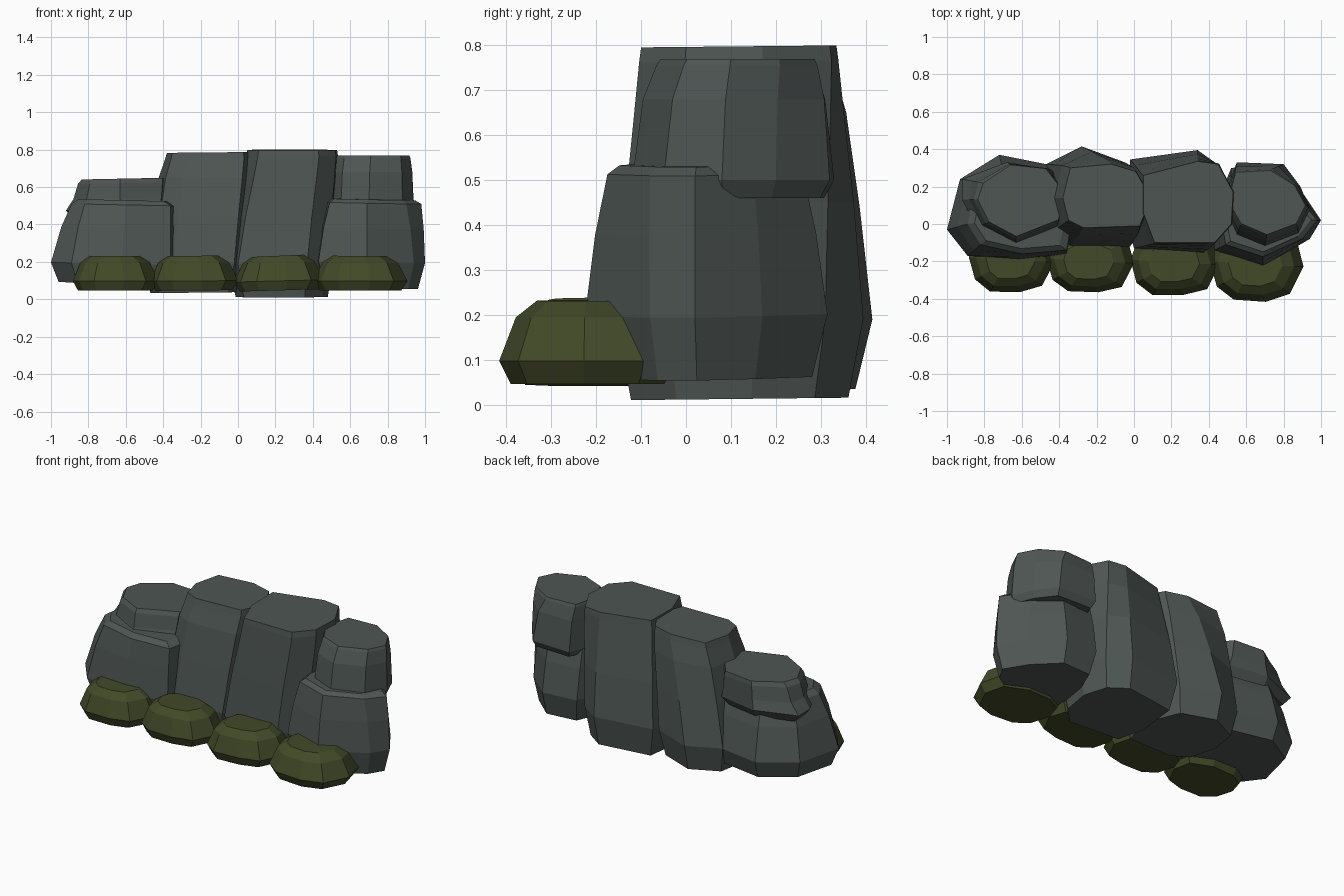
import bpy, bmesh, random


def material(name, rgb):
    m = bpy.data.materials.new(name)
    m.diffuse_color = (*rgb, 1)
    return m


STONE = material("grey stone", (0.075, 0.092, 0.086))
MOSS = material("moss green", (0.054, 0.068, 0.021))


def rock(name, wide, top, levels, mat, tilt=(0, 0)):
    """Loft rings between a wide outline and a top outline.
    levels: (z, blend from wide to top, scale about the centre)"""
    n = len(wide)
    bm = bmesh.new()
    rings = []
    for z, t, s in levels:
        pts = [(a[0] + (b[0] - a[0]) * t, a[1] + (b[1] - a[1]) * t) for a, b in zip(wide, top)]
        cx = sum(p[0] for p in pts) / n
        cy = sum(p[1] for p in pts) / n
        rings.append([bm.verts.new((cx + (x - cx) * s, cy + (y - cy) * s,
                                    z + (x - cx) * tilt[0] + (y - cy) * tilt[1])) for x, y in pts])
    for lo, hi in zip(rings, rings[1:]):
        for i in range(n):
            j = (i + 1) % n
            bm.faces.new((lo[i], lo[j], hi[j], hi[i]))
    bm.faces.new(rings[0][::-1])
    bm.faces.new(rings[-1])
    bmesh.ops.recalc_face_normals(bm, faces=bm.faces)
    me = bpy.data.meshes.new(name)
    bm.to_mesh(me)
    bm.free()
    me.materials.append(mat)
    ob = bpy.data.objects.new(name, me)
    bpy.context.collection.objects.link(ob)
    return ob


# Left stone: broad foot and overhanging cap
rock("left_foot_stone",
     [(-1, -.03), (-.89, -.17), (-.62, -.19), (-.36, -.16), (-.3, .08), (-.42, .31), (-.72, .37), (-.93, .24)],
     [(-.89, 0), (-.82, -.11), (-.6, -.16), (-.36, -.14), (-.32, .08), (-.44, .24), (-.7, .28), (-.85, .18)],
     [(.085, 0, .88), (.19, 0, 1), (.38, .5, 1), (.505, 1, 1), (.53, 1, .86)], STONE, (-.02, 0))
rock("left_cap_stone",
     [(-.92, .13), (-.84, -.02), (-.63, -.12), (-.42, -.03), (-.35, .13), (-.44, .29), (-.68, .33), (-.92, .24)],
     [(-.84, .13), (-.78, .01), (-.63, -.07), (-.4, .02), (-.36, .16), (-.47, .3), (-.66, .32), (-.81, .22)],
     [(.43, 0, .85), (.48, 0, 1), (.54, .5, 1), (.62, .8, 1), (.645, 1, .98)], STONE, (.02, 0))

# Two tall middle columns, overlapping each other
rock("middle_left_column",
     [(-.5, .14), (-.45, -.05), (-.34, -.12), (-.02, -.12), (.05, .08), (-.05, .33), (-.28, .415), (-.47, .32)],
     [(-.38, .14), (-.35, .02), (-.27, -.02), (.03, -.01), (.09, .14), (.01, .28), (-.12, .32), (-.34, .3)],
     [(.035, 0, .87), (.19, 0, 1), (.44, .35, 1.02), (.65, .7, 1.04), (.75, .95, 1.02), (.785, 1, 1)], STONE, (.01, 0))
rock("middle_right_column",
     [(-.05, .06), (.0, -.13), (.37, -.155), (.48, -.04), (.51, .15), (.46, .31), (.34, .395), (-.02, .345)],
     [(.05, .06), (.11, -.1), (.43, -.1), (.52, 0), (.53, .17), (.45, .32), (.34, .335), (.05, .26)],
     [(.013, 0, .88), (.19, 0, 1), (.45, .4, 1.01), (.65, .8, 1.02), (.765, 1, 1.02), (.798, 1, 1)], STONE, (0, .01))

# Right stone: broad foot and cap
rock("right_foot_stone",
     [(.42, .06), (.43, -.14), (.69, -.225), (.94, -.08), (1, .02), (.9, .17), (.74, .315), (.52, .3)],
     [(.46, .06), (.49, -.11), (.69, -.175), (.9, -.08), (.98, .02), (.87, .15), (.73, .26), (.52, .24)],
     [(.06, 0, .87), (.2, 0, 1), (.38, .5, 1.01), (.515, 1, 1), (.535, 1, .88)], STONE, (-.02, .01))
rock("right_cap_stone",
     [(.47, .12), (.55, -.06), (.7, -.12), (.88, -.05), (.94, .08), (.89, .2), (.8, .32), (.55, .33)],
     [(.5, .12), (.57, 0), (.71, -.06), (.87, 0), (.92, .1), (.86, .21), (.73, .29), (.54, .28)],
     [(.46, 0, .9), (.5, 0, 1), (.68, .4, 1), (.755, .9, 1), (.77, 1, .98)], STONE)

# Row of low mossy mounds along the front, pushed into the stones
random.seed(4)
UNIT = [(-1, .1), (-.86, -.6), (-.5, -.97), (.2, -1), (.72, -.8), (1, -.05), (.86, .65), (.25, 1), (-.45, .97), (-.88, .65)]
for i, (x0, x1, y0, y1) in enumerate([(-.89, -.42, -.37, -.02), (-.475, .0, -.37, -.03),
                                      (-.02, .46, -.385, -.03), (.405, .905, -.415, -.02)]):
    outline = []
    for u, v in UNIT:
        k = random.uniform(.95, 1.0)
        outline.append(((x0 + x1) / 2 + u * k * (x1 - x0) / 2, (y0 + y1) / 2 + v * k * (y1 - y0) / 2))
    rock("moss_mound_%d" % (i + 1), outline, outline,
         [(.047, 0, .88), (.098, 0, 1.01), (.195, 0, .82), (.232, 0, .58)], MOSS, (random.uniform(-.03, .03), 0))
